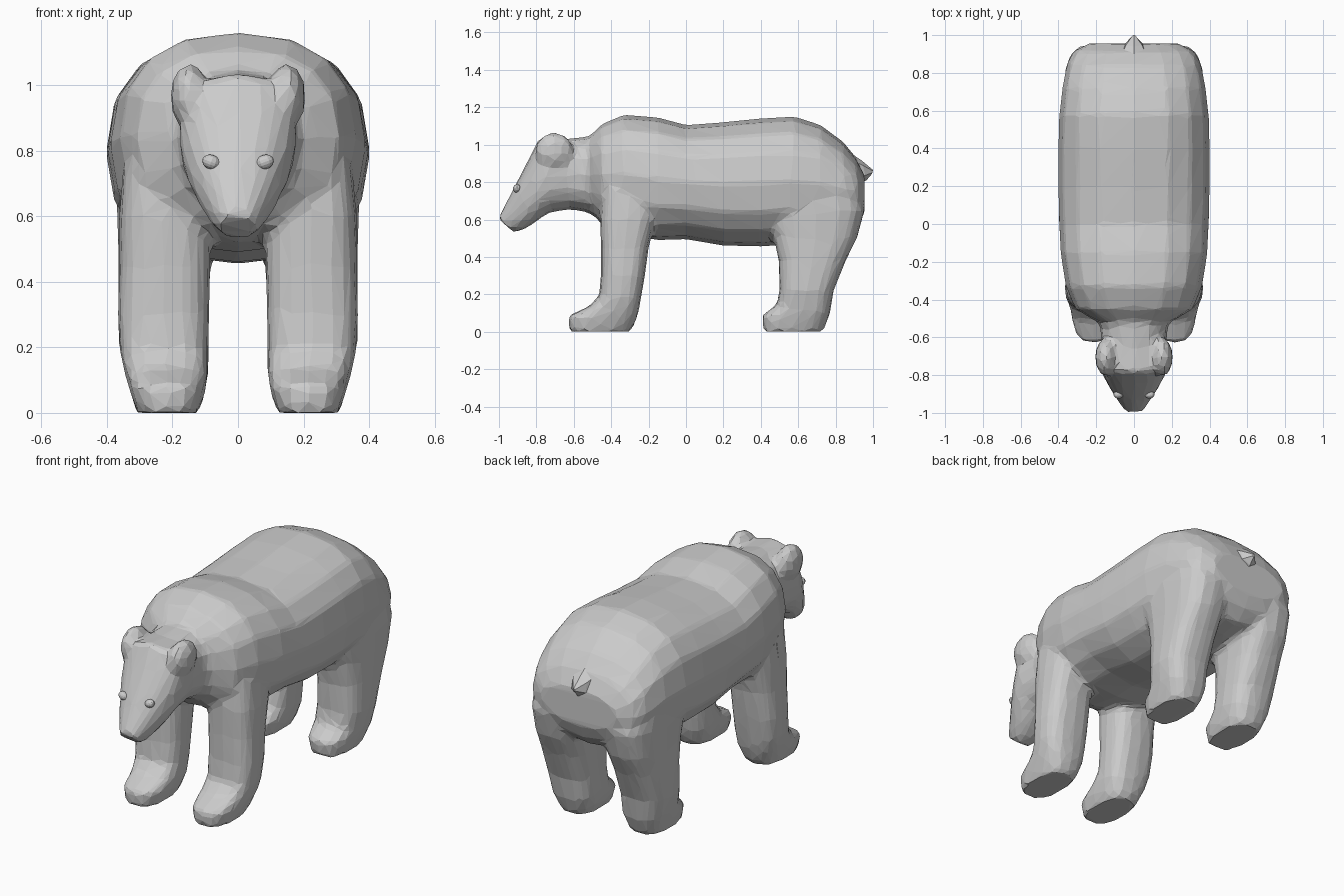
import bpy, bmesh, math
from mathutils import Matrix

if "Cube" in bpy.data.objects:
    bpy.data.objects.remove(bpy.data.objects["Cube"])

N = 16  # sides of every cross-section


def finish(bm, name):
    bmesh.ops.recalc_face_normals(bm, faces=bm.faces)
    mesh = bpy.data.meshes.new(name)
    bm.to_mesh(mesh)
    bm.free()
    obj = bpy.data.objects.new(name, mesh)
    bpy.context.collection.objects.link(obj)
    return obj


def loft(bm, sections, side=1, power=2.4):
    """Each section: (y, z) of one end, (y, z) of the opposite end, x from, x to."""
    def sp(v):
        return math.copysign(abs(v) ** (2 / power), v)
    rings = []
    for ya, za, yb, zb, x0, x1 in sections:
        ring = []
        for i in range(N):
            t = 2 * math.pi * i / N
            c, s = sp(math.cos(t)), sp(math.sin(t))
            ring.append(bm.verts.new((side * ((x0 + x1) / 2 + s * (x1 - x0) / 2),
                                      (ya + yb) / 2 + c * (ya - yb) / 2,
                                      (za + zb) / 2 + c * (za - zb) / 2)))
        rings.append(ring)
    faces = [bm.faces.new(rings[0]), bm.faces.new(rings[-1])]
    for a, b in zip(rings, rings[1:]):
        for i in range(N):
            j = (i + 1) % N
            faces.append(bm.faces.new((a[i], a[j], b[j], b[i])))
    bmesh.ops.recalc_face_normals(bm, faces=faces)


def centred(rows):
    return [r[:4] + (-r[4], r[4]) for r in rows]


# top y, top z, bottom y, bottom z, half width
torso = centred([
    (-.51, 1.05, -.50, .64, .22), (-.45, 1.11, -.45, .57, .31),
    (-.33, 1.16, -.34, .52, .36), (-.15, 1.145, -.15, .49, .39),
    (0, 1.105, 0, .495, .397), (.20, 1.12, .20, .46, .402),
    (.40, 1.14, .40, .455, .402), (.58, 1.15, .55, .465, .397),
    (.72, 1.105, .72, .48, .38), (.84, 1.015, .86, .50, .355),
    (.91, .93, .92, .56, .32), (.955, .84, .955, .64, .24)])

head = centred([
    (-.42, 1.06, -.42, .58, .25), (-.55, 1.04, -.53, .64, .18),
    (-.66, 1.03, -.62, .655, .17), (-.785, 1.035, -.72, .64, .18),
    (-.84, .925, -.76, .62, .165), (-.905, .80, -.82, .575, .13),
    (-.955, .70, -.87, .545, .095), (-1.005, .605, -.92, .53, .06)])

# front y, front z, back y, back z, inner x, outer x
front_leg = [
    (-.44, .85, -.15, .85, .12, .34), (-.46, .60, -.165, .60, .08, .362),
    (-.455, .45, -.20, .45, .085, .362), (-.455, .30, -.22, .30, .088, .367),
    (-.465, .19, -.24, .18, .09, .36), (-.52, .135, -.255, .10, .09, .345),
    (-.63, .085, -.275, .04, .10, .328), (-.625, .0, -.30, .0, .12, .31)]

hind_leg = [
    (.45, .90, .86, .90, .10, .36), (.43, .65, .955, .65, .06, .37),
    (.47, .50, .915, .50, .08, .365), (.495, .38, .855, .38, .088, .365),
    (.50, .22, .79, .22, .09, .365), (.485, .145, .77, .10, .09, .345),
    (.405, .085, .75, .04, .10, .328), (.415, .0, .73, .0, .12, .31)]

# Torso, head, legs and ears, fused into one hide
bm = bmesh.new()
loft(bm, torso)
loft(bm, head, power=2.3)
for side in (-1, 1):
    loft(bm, front_leg, side, 2.8)
    loft(bm, hind_leg, side, 2.8)
    bmesh.ops.create_icosphere(
        bm, subdivisions=2, radius=1,
        matrix=Matrix.Translation((side * .148, -.705, .965))
        @ Matrix.Diagonal((.06, .105, .103, 1)))
mesh = bpy.data.meshes.new("bear_body")
bm.to_mesh(mesh)
bm.free()
body = bpy.data.objects.new("bear_body", mesh)
bpy.context.collection.objects.link(body)

fuse = body.modifiers.new("fuse", 'REMESH')
fuse.mode = 'VOXEL'
fuse.voxel_size = .018
soften = body.modifiers.new("soften", 'SMOOTH')
soften.factor = .5
soften.iterations = 4
facet = body.modifiers.new("facet", 'DECIMATE')
facet.ratio = .055

# Short wedge tail
bm = bmesh.new()
N = 6
loft(bm, centred([(.86, .97, .92, .79, .085), (.94, .915, .965, .81, .05),
                  (1.0, .865, .995, .845, .008)]), power=2)
finish(bm, "tail")

# Eyes
for side, label in ((-1, "right_eye"), (1, "left_eye")):
    bm = bmesh.new()
    bmesh.ops.create_uvsphere(
        bm, u_segments=12, v_segments=8, radius=1,
        matrix=Matrix.Translation((side * .082, -.903, .765))
        @ Matrix.Rotation(-side * .35, 4, 'Y')
        @ Matrix.Diagonal((.028, .022, .022, 1)))
    finish(bm, label)
